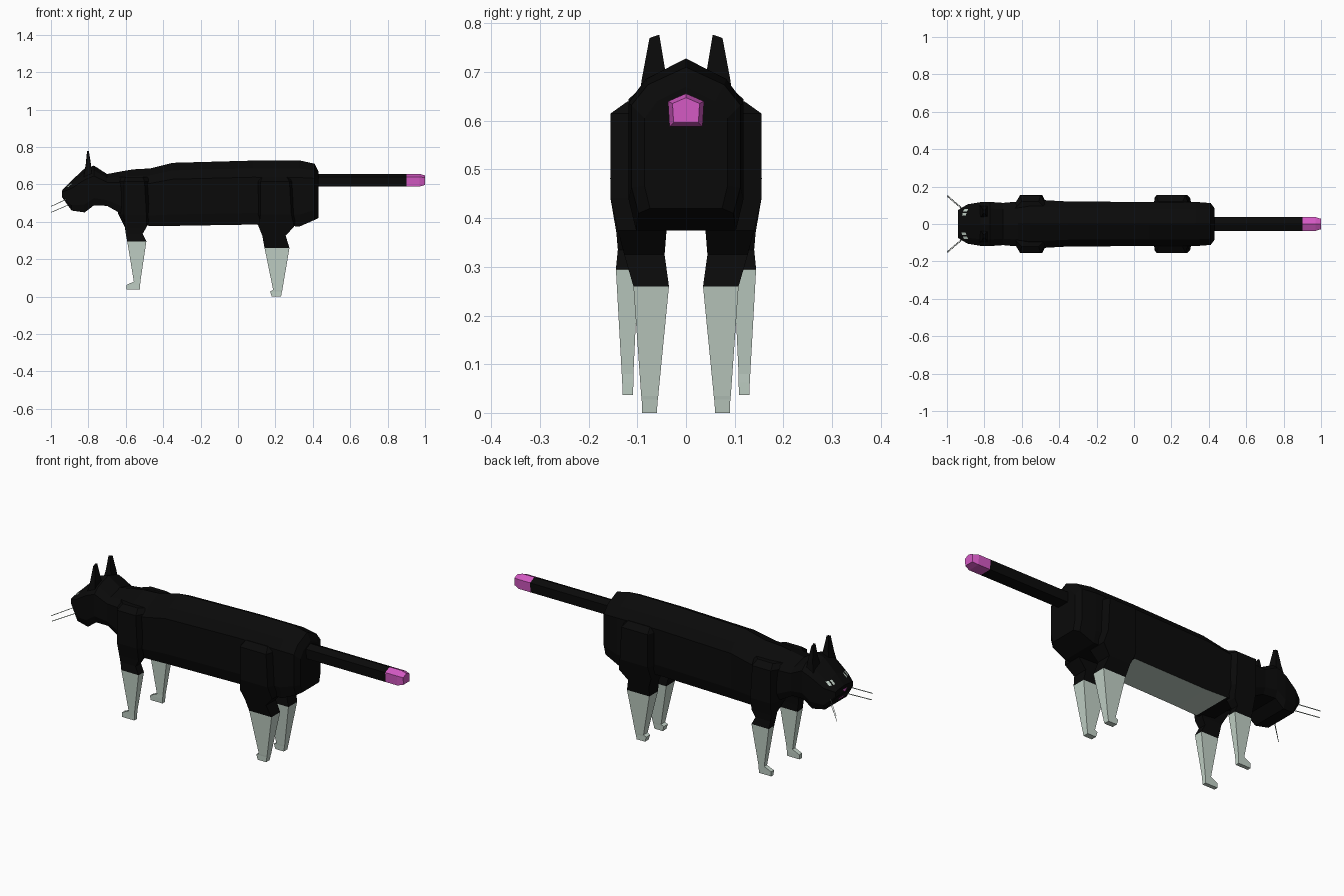
import bpy, bmesh
from mathutils import Vector
from mathutils.bvhtree import BVHTree


def material(name, rgb):
    m = bpy.data.materials.new(name)
    m.diffuse_color = (*rgb, 1)
    return m


BLACK = material("black fur", (0.003, 0.003, 0.003))
PALE = material("pale fur", (0.54, 0.64, 0.57))
PINK = material("pink", (0.66, 0.10, 0.55))


def finish(name, bm, mats):
    me = bpy.data.meshes.new(name)
    bm.to_mesh(me)
    for m in mats:
        me.materials.append(m)
    ob = bpy.data.objects.new(name, me)
    bpy.context.collection.objects.link(ob)
    return ob


def loft(name, rings, mats, rule=None):
    """Skin closed rings of points; rule(face) gives the material index."""
    bm = bmesh.new()
    vr = [[bm.verts.new(p) for p in r] for r in rings]
    n = len(rings[0])
    for a, b in zip(vr, vr[1:]):
        for i in range(n):
            j = (i + 1) % n
            bm.faces.new((a[i], a[j], b[j], b[i]))
    bm.faces.new(vr[0])
    bm.faces.new(vr[-1])
    bmesh.ops.recalc_face_normals(bm, faces=bm.faces)
    bm.normal_update()
    if rule:
        for f in bm.faces:
            f.material_index = int(rule(f))
    tree = BVHTree.FromBMesh(bm)
    finish(name, bm, mats)
    bm.free()
    return tree


def body_ring(x, t, b, w):
    h = t - b
    half = [(0.7 * w, t - 0.12 * h), (w, t - 0.26 * h),
            (w, b + 0.18 * h), (0.87 * w, b)]
    pts = [(0, t)] + half + [(-y, z) for y, z in reversed(half)]
    return [(x, y, z) for y, z in pts]


# Body and head in one skin: x, top, bottom, half width
sections = [(-0.94, 0.568, 0.53, 0.075), (-0.89, 0.62, 0.46, 0.105),
            (-0.82, 0.685, 0.45, 0.117), (-0.77, 0.70, 0.488, 0.118),
            (-0.70, 0.655, 0.485, 0.113), (-0.62, 0.67, 0.44, 0.12),
            (-0.56, 0.68, 0.385, 0.13), (-0.47, 0.685, 0.378, 0.127),
            (-0.35, 0.715, 0.378, 0.12), (0.08, 0.727, 0.385, 0.118),
            (0.33, 0.728, 0.375, 0.118), (0.41, 0.71, 0.41, 0.112),
            (0.43, 0.67, 0.42, 0.085)]


def is_belly(f):
    return f.normal.z < -0.9 and -0.45 < f.calc_center_median().x < 0.05


head_tree = loft("body_and_head", [body_ring(*s) for s in sections],
                 [BLACK, PALE], is_belly)

# Tail with pink tip
profile = [(0, 0.034), (0.037, 0.018), (0.034, -0.034),
           (-0.034, -0.034), (-0.037, 0.018)]
loft("tail", [[(x, y * k, 0.622 + z * k) for y, z in profile]
              for x, k in ((0.40, 1), (0.90, 1), (0.97, 1), (1.0, 0.75))],
     [BLACK, PINK], lambda f: f.calc_center_median().x > 0.91)

# Legs: z, x0, x1, inner y, outer y, extra length on the inner side
front_leg = [(0.64, -0.60, -0.51, 0.07, 0.12, 0.05),
             (0.615, -0.61, -0.50, 0.07, 0.153, 0.05),
             (0.44, -0.61, -0.49, 0.07, 0.155, 0.03),
             (0.37, -0.605, -0.49, 0.09, 0.143, 0),
             (0.335, -0.60, -0.51, 0.095, 0.14, 0),
             (0.295, -0.592, -0.49, 0.098, 0.144, 0),
             (0.08, -0.557, -0.522, 0.108, 0.132, 0),
             (0.062, -0.597, -0.523, 0.108, 0.131, 0),
             (0.037, -0.597, -0.525, 0.109, 0.13, 0)]
back_leg = [(0.64, 0.13, 0.26, 0.07, 0.12, 0.03),
            (0.615, 0.12, 0.275, 0.07, 0.155, 0.03),
            (0.44, 0.12, 0.285, 0.06, 0.155, 0.03),
            (0.375, 0.11, 0.30, 0.04, 0.14, 0),
            (0.325, 0.13, 0.255, 0.044, 0.127, 0),
            (0.26, 0.142, 0.275, 0.035, 0.108, 0),
            (0.035, 0.188, 0.237, 0.057, 0.092, 0),
            (0.027, 0.172, 0.235, 0.058, 0.091, 0),
            (0.0, 0.18, 0.23, 0.06, 0.09, 0)]


def leg_ring(s, z, x0, x1, yi, yo, e):
    return [(x0 - e, s * yi, z), (x1 + e, s * yi, z),
            (x1, s * yo, z), (x0, s * yo, z)]


def decal(name, outline, mat):
    """Thin plate projected on to the face from the front of the head."""
    bm = bmesh.new()
    vs = []
    for y, z in outline:
        hit, normal, _, _ = head_tree.ray_cast(Vector((-2, y, z)), Vector((1, 0, 0)))
        vs.append(bm.verts.new(hit + normal * 0.004))
    f = bm.faces.new(vs)
    bm.normal_update()
    if f.normal.x > 0:
        f.normal_flip()
    finish(name, bm, [mat])
    bm.free()


def whisker(name, a, b, r=0.002):
    ring = [(0, r), (r, -r), (-r, -r)]
    loft(name, [[(p[0], p[1] + dy, p[2] + dz) for dy, dz in ring]
                for p in (a, b)], [PALE])


for s, side in ((1, "left"), (-1, "right")):
    loft("front_leg_" + side, [leg_ring(s, *r) for r in front_leg],
         [BLACK, PALE], lambda f: f.calc_center_median().z < 0.28)
    loft("back_leg_" + side, [leg_ring(s, *r) for r in back_leg],
         [BLACK, PALE], lambda f: f.calc_center_median().z < 0.25)
    # Ear
    loft("ear_" + side,
         [[(-0.825, s * 0.035, 0.655), (-0.825, s * 0.098, 0.64),
           (-0.78, s * 0.098, 0.64), (-0.78, s * 0.035, 0.655)],
          [(-0.815, s * 0.042, 0.70), (-0.815, s * 0.09, 0.69),
           (-0.785, s * 0.09, 0.69), (-0.785, s * 0.042, 0.70)],
          [(-0.807, s * 0.055, 0.777), (-0.807, s * 0.075, 0.77),
           (-0.797, s * 0.075, 0.77), (-0.797, s * 0.055, 0.777)]], [BLACK])
    # Eye with a dark slit between two pale halves
    for k, y0 in enumerate((0.045, 0.066)):
        decal(f"eye_{side}_{k}", [(s * y0, 0.583), (s * (y0 + 0.013), 0.583),
              (s * (y0 + 0.013), 0.602), (s * y0, 0.602)], PALE)
    # Whiskers
    whisker("upper_whisker_" + side, (-0.89, s * 0.06, 0.533), (-1.0, s * 0.155, 0.482))
    whisker("lower_whisker_" + side, (-0.89, s * 0.055, 0.497), (-1.0, s * 0.148, 0.45))

# Pink nose and mouth
decal("nose", [(-0.022, 0.552), (0.022, 0.552), (0.0, 0.534)], PINK)
decal("mouth", [(-0.03, 0.512), (0.03, 0.512), (0.02, 0.495), (-0.02, 0.495)], PINK)
